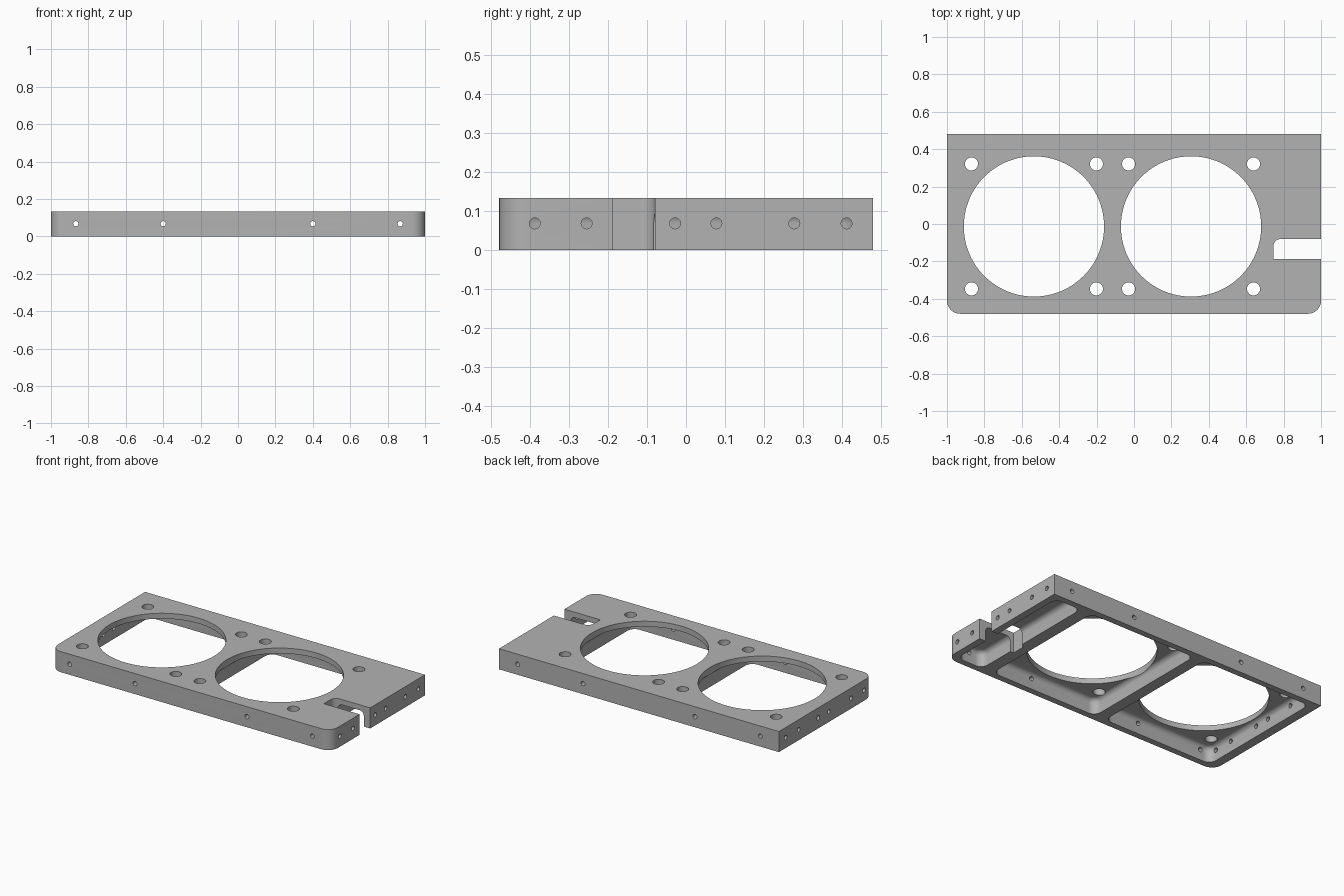
import bpy, bmesh, math
from mathutils import Matrix, Vector

if "Cube" in bpy.data.objects:
    bpy.data.objects.remove(bpy.data.objects["Cube"], do_unlink=True)

HEIGHT = 0.133
CEILING = 0.098
FAN_Y = -0.013
FAN_X = (-0.535, 0.305)


def add_box(bm, x0, x1, y0, y1, z0, z1):
    size = Vector((x1 - x0, y1 - y0, z1 - z0))
    middle = Vector((x0 + x1, y0 + y1, z0 + z1)) / 2
    matrix = Matrix.Translation(middle) @ Matrix.Diagonal(size).to_4x4()
    return bmesh.ops.create_cube(bm, size=1, matrix=matrix)["verts"]


def round_edges(bm, verts, radius, rule, segments=8):
    edges = {e for v in verts for e in v.link_edges if rule(*e.verts)}
    bmesh.ops.bevel(bm, geom=list(edges), offset=radius, segments=segments,
                    profile=0.5, affect='EDGES', clamp_overlap=True)


def upright(a, b):
    return abs(a.co.z - b.co.z) > 0.01


def add_rod(bm, centre, radius, length, axis='Z', sides=24):
    turn = {'X': Matrix.Rotation(math.pi / 2, 4, 'Y'),
            'Y': Matrix.Rotation(math.pi / 2, 4, 'X'),
            'Z': Matrix.Identity(4)}[axis]
    bmesh.ops.create_cone(bm, cap_ends=True, segments=sides, radius1=radius,
                          radius2=radius, depth=length,
                          matrix=Matrix.Translation(centre) @ turn)


def finish(bm, name):
    bmesh.ops.recalc_face_normals(bm, faces=bm.faces)
    mesh = bpy.data.meshes.new(name)
    bm.to_mesh(mesh)
    bm.free()
    obj = bpy.data.objects.new(name, mesh)
    bpy.context.collection.objects.link(obj)
    return obj


# Body block with two rounded front corners
bm = bmesh.new()
block = add_box(bm, -1, 1, -0.48, 0.48, 0, HEIGHT)
round_edges(bm, block, 0.07,
            lambda a, b: upright(a, b) and a.co.y < 0)
body = finish(bm, "fan_mount_body")

# Three pockets milled from below, with rounded corners and ceiling edges
bm = bmesh.new()
for x0, x1 in ((-0.94, -0.152), (-0.078, 0.69), (0.77, 0.955)):
    part = bmesh.new()
    verts = add_box(part, x0, x1, -0.44, 0.44, -0.05, CEILING)
    round_edges(part, verts, 0.05, upright)
    round_edges(part, part.verts[:], 0.03,
                lambda a, b: min(a.co.z, b.co.z) > CEILING - 0.001, 5)
    temp = bpy.data.meshes.new("pocket_part")
    part.to_mesh(temp)
    part.free()
    bm.from_mesh(temp)
    bpy.data.meshes.remove(temp)
pockets = finish(bm, "pocket_cutter")

# Fan openings with four screw holes each
bm = bmesh.new()
for fx in FAN_X:
    add_rod(bm, (fx, FAN_Y, 0.1), 0.375, 0.5, sides=96)
    for sx in (-1, 1):
        for sy in (-1, 1):
            add_rod(bm, (fx + sx * 0.334, FAN_Y + sy * 0.334, 0.1), 0.035, 0.5)
openings = finish(bm, "opening_cutter")

# Cable slot in the end, one inner corner rounded
bm = bmesh.new()
slot_box = add_box(bm, 0.745, 1.1, -0.188, -0.08, -0.1, 0.3)
round_edges(bm, slot_box, 0.04,
            lambda a, b: upright(a, b) and a.co.x < 0.8 and a.co.y > -0.1)
slot = finish(bm, "slot_cutter")

# Small holes through the long walls
bm = bmesh.new()
for x in (-0.867, -0.4, 0.4, 0.867):
    for y in (-0.46, 0.46):
        add_rod(bm, (x, y, 0.068), 0.014, 0.12, 'Y', 20)
# Small holes through the end walls
for y in (-0.388, -0.255, -0.028, 0.078, 0.278, 0.412):
    for x in (-0.98, 0.98):
        add_rod(bm, (x, y, 0.068), 0.014, 0.12, 'X', 20)
drills = finish(bm, "drill_cutter")

# Cut everything out of the body
cutters = (pockets, openings, slot, drills)
for cutter in cutters:
    cutter.hide_render = True
    cut = body.modifiers.new(cutter.name, 'BOOLEAN')
    cut.operation = 'DIFFERENCE'
    cut.solver = 'EXACT'
    cut.object = cutter
bpy.context.view_layer.update()
result = bpy.data.meshes.new_from_object(
    body.evaluated_get(bpy.context.evaluated_depsgraph_get()))
body.modifiers.clear()
body.data = result
for cutter in cutters:
    bpy.data.objects.remove(cutter, do_unlink=True)

# Plain grey finish
grey = bpy.data.materials.new("plain_grey")
grey.use_nodes = True
colour = (0.45, 0.45, 0.45, 1)
grey.diffuse_color = colour
grey.node_tree.nodes["Principled BSDF"].inputs["Base Color"].default_value = colour
body.data.materials.clear()
body.data.materials.append(grey)

# Smooth the round surfaces, keep the machined edges crisp
bpy.ops.object.select_all(action='DESELECT')
body.select_set(True)
bpy.context.view_layer.objects.active = body
bpy.ops.object.shade_smooth_by_angle(angle=math.radians(30))
